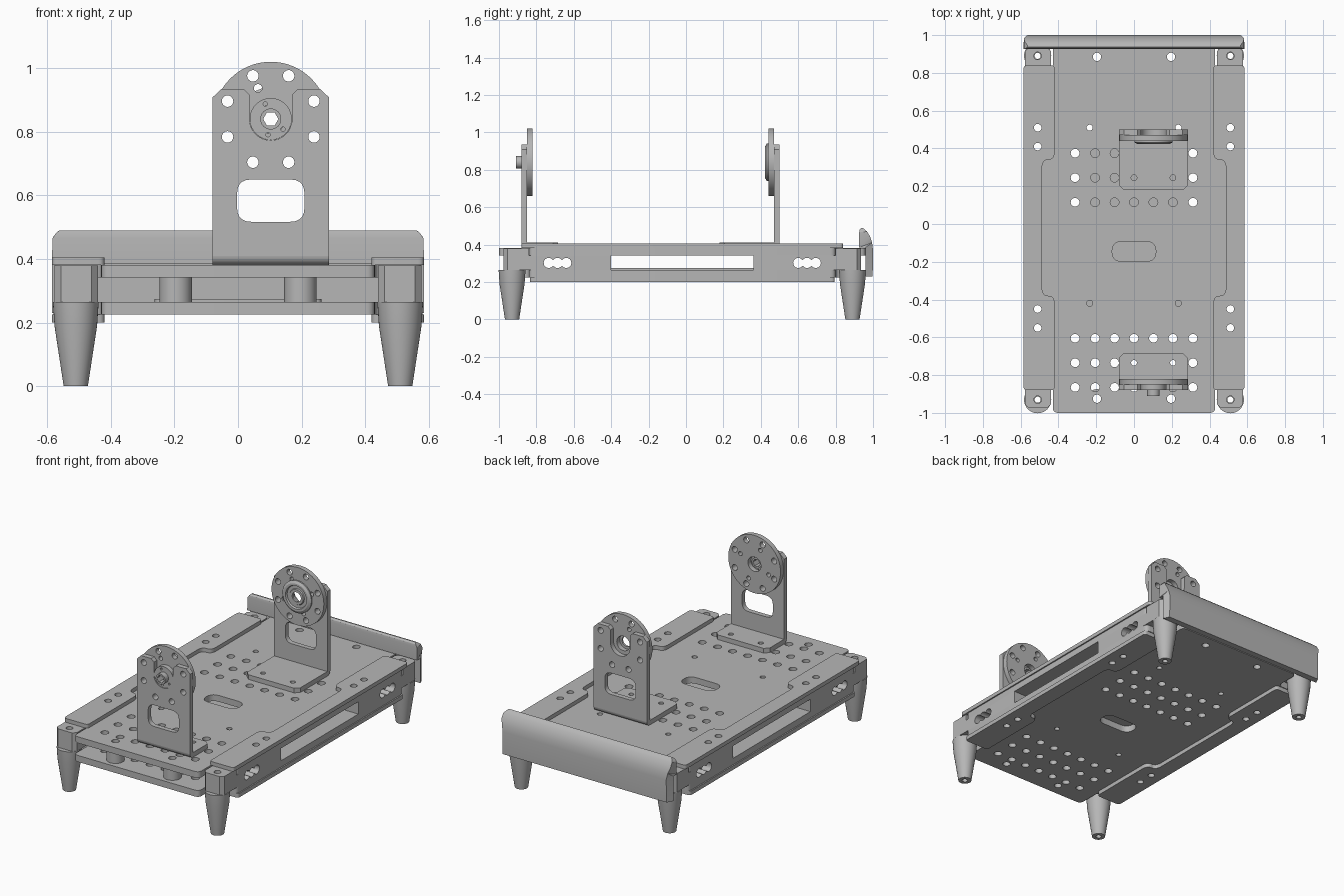
import bpy, bmesh, math
from mathutils import Matrix, Vector

if "Cube" in bpy.data.objects:
    bpy.data.objects.remove(bpy.data.objects["Cube"])

grey = bpy.data.materials.new("plain grey")
grey.diffuse_color = (0.47, 0.47, 0.47, 1)
grey.use_nodes = True
grey.node_tree.nodes["Principled BSDF"].inputs["Base Color"].default_value = grey.diffuse_color
YC = -0.02          # the chassis is symmetric about this y
CX, CZ = 0.103, 0.84  # axis of the round wheel plates


def circle(u, v, r, n=24):
    return [(u + r * math.cos(2 * math.pi * i / n), v + r * math.sin(2 * math.pi * i / n)) for i in range(n)]


def fillet(pts, r, steps=5):
    out = []
    for i, p in enumerate(pts):
        p, a, b = Vector(p), Vector(pts[i - 1]), Vector(pts[(i + 1) % len(pts)])
        s = p + (a - p).normalized() * min(r, (a - p).length * 0.49)
        e = p + (b - p).normalized() * min(r, (b - p).length * 0.49)
        for k in range(steps + 1):
            t = k / steps
            out.append(tuple(s * (1 - t) ** 2 + p * 2 * t * (1 - t) + e * t * t))
    return out


def rect(u0, v0, u1, v1, r=0.0):
    p = [(u0, v0), (u1, v0), (u1, v1), (u0, v1)]
    return fillet(p, r) if r else p


def capsule(cs, v, r, n=12):
    # outline of a row of overlapping round holes
    u0, u1 = cs[0] - r, cs[-1] + r
    us = [u0 + (u1 - u0) * i / (n * 4) for i in range(n * 4 + 1)]
    h = [math.sqrt(max(0, max(r * r - (u - c) ** 2 for c in cs))) for u in us]
    top = [(u, v + k) for u, k in zip(us, h)]
    low = [(u, v - k) for u, k in zip(us, h)][1:-1]
    return top + low[::-1]


def finish(name, bm):
    bmesh.ops.remove_doubles(bm, verts=bm.verts, dist=1e-5)
    bmesh.ops.recalc_face_normals(bm, faces=bm.faces)
    me = bpy.data.meshes.new(name)
    bm.to_mesh(me)
    bm.free()
    me.materials.append(grey)
    ob = bpy.data.objects.new(name, me)
    bpy.context.collection.objects.link(ob)
    return ob


AXES = {'z': ((1, 0, 0), (0, 1, 0), (0, 0, 1)),
        'y': ((1, 0, 0), (0, 0, 1), (0, 1, 0)),
        'x': ((0, 1, 0), (0, 0, 1), (1, 0, 0))}


def prism(name, outline, holes, axis, a, b):
    # flat outline with holes, extruded from a to b along an axis
    cu = bpy.data.curves.new("tmp", 'CURVE')
    cu.dimensions, cu.fill_mode, cu.extrude = '2D', 'BOTH', abs(b - a) / 2
    for loop in [outline] + holes:
        sp = cu.splines.new('POLY')
        sp.points.add(len(loop) - 1)
        for q, (u, v) in zip(sp.points, loop):
            q.co = (u, v, 0, 1)
        sp.use_cyclic_u = True
    tmp = bpy.data.objects.new("tmp", cu)
    bpy.context.collection.objects.link(tmp)
    dg = bpy.context.evaluated_depsgraph_get()
    me = bpy.data.meshes.new_from_object(tmp.evaluated_get(dg))
    bm = bmesh.new()
    bm.from_mesh(me)
    bpy.data.objects.remove(tmp)
    bpy.data.curves.remove(cu)
    bpy.data.meshes.remove(me)
    U, V, W = (Vector(t) for t in AXES[axis])
    for v in bm.verts:
        c = v.co.copy()
        v.co = U * c.x + V * c.y + W * (c.z + (a + b) / 2)
    return finish(name, bm)


def lathe(name, profile, loc, axis='z', n=40):
    # closed ring profile of (radius, height) turned about an axis
    bm = bmesh.new()
    U, V, W = (Vector(t) for t in AXES[axis])
    rings = [[bm.verts.new(Vector(loc) + r * math.cos(2 * math.pi * i / n) * U
              + r * math.sin(2 * math.pi * i / n) * V + h * W) for r, h in profile] for i in range(n)]
    m = len(profile)
    for i in range(n):
        A, B = rings[i], rings[(i + 1) % n]
        for j in range(m):
            bm.faces.new((A[j], B[j], B[(j + 1) % m], A[(j + 1) % m]))
    return finish(name, bm)


# Main upper and lower deck plates
right = [(0.43, -0.98), (0.43, -0.82), (0.577, -0.82), (0.577, 0.82), (0.43, 0.82), (0.43, 0.98)]
deck = fillet([(x, y + YC) for x, y in right] + [(-x, y + YC) for x, y in right[::-1]], 0.03)
cols = (-0.312, -0.206, -0.103, 0, 0.103, 0.206, 0.312)
holes = [circle(x, y, 0.023) for x in cols for y in (0.375, 0.245, 0.115, -0.605, -0.735, -0.865)]
for s in (-1, 1):
    holes += [circle(s * 0.235, y, 0.016) for y in (0.51, -0.42)]
    holes += [circle(s * 0.196, YC + d, 0.022) for d in (-0.905, 0.905)]
    holes += [circle(s * 0.51, YC + d, 0.02) for d in (-0.53, -0.43, 0.43, 0.53)]
holes.append(rect(-0.116, -0.198, 0.116, -0.092, 0.053))
prism("upper_deck", deck, holes, 'z', 0.342, 0.381)
prism("lower_deck", deck, holes, 'z', 0.225, 0.265)
prism("inner_tray", rect(-0.262, -0.45, 0.262, 0.45, 0.02), [], 'z', 0.265, 0.275)

for sx in (-1, 1):
    side = "right" if sx > 0 else "left"
    # C-shaped clamp strips above and below the decks
    for nm, z0, z1, e in (("upper", 0.381, 0.405, 0.86), ("lower", 0.2, 0.225, 0.815)):
        c = [(0.585, -e), (0.42, -e), (0.42, -0.385), (0.435, -0.36), (0.472, -0.36), (0.487, -0.335)]
        c = c + [(x, -y) for x, y in c[::-1]]
        strip = fillet([(sx * x, y + YC) for x, y in c], 0.02)
        prism(f"{side}_{nm}_strip", strip,
              [circle(sx * 0.51, YC + d, 0.02) for d in (-0.53, -0.43, 0.43, 0.53)], 'z', z0, z1)
    for sy in (-1, 1):
        end = "back" if sy > 0 else "front"
        Y = lambda d: YC + sy * d
        x0, x1 = sx * 0.44, sx * 0.577
        # Inner rail block, slotted rail block and corner block
        prism(f"{side}_{end}_rail_inner", rect(x0, Y(0.38), x1, Y(0.57)),
              [circle(sx * 0.51, Y(d), 0.02) for d in (0.43, 0.53)], 'z', 0.265, 0.342)
        cs = sorted(Y(d) for d in (0.62, 0.667, 0.714))
        prism(f"{side}_{end}_rail_slotted", rect(Y(0.57), 0.265, Y(0.77), 0.342),
              [capsule(cs, 0.302, 0.027)], 'x', x0, x1)
        prism(f"{side}_{end}_rail_outer", rect(x0, Y(0.77), x1, Y(0.82)), [], 'z', 0.265, 0.342)
        block = [(x0, Y(0.82)), (x1, Y(0.82)), (x1, Y(0.935)), (sx * 0.557, Y(0.955)),
                 (sx * 0.46, Y(0.955)), (x0, Y(0.935))]
        prism(f"{side}_{end}_corner_block", block, [circle(sx * 0.51, Y(0.91), 0.02)], 'z', 0.265, 0.38)
        # Tapered leg and deck spacer
        lathe(f"{side}_{end}_leg", [(0.016, 0), (0.038, 0), (0.067, 0.19), (0.072, 0.265), (0.016, 0.265)],
              (sx * 0.51, Y(0.91), 0))
        prism(f"{side}_{end}_spacer", circle(sx * 0.196, Y(0.905), 0.051, 32),
              [circle(sx * 0.196, Y(0.905), 0.022)], 'z', 0.265, 0.342)

# Rounded bumper at the back
prof = [(0.96, 0.23), (0.998, 0.23), (1.0, 0.37), (0.995, 0.41), (0.985, 0.442), (0.968, 0.47),
        (0.948, 0.487), (0.938, 0.489), (0.929, 0.48), (0.926, 0.465), (0.926, 0.385), (0.96, 0.385)]
bumper = prism("bumper", prof, [], 'x', -0.585, 0.585)
for v in bumper.data.vertices:     # round off the ends at the outer and upper edges
    k = max(0, (v.co.z - 0.455) / 0.034, (v.co.y - 0.975) / 0.025)
    v.co.x -= math.copysign(0.022 * min(1, k) ** 2, v.co.x)

# Bolt ring shared by brackets and wheel plates
ring = [(CX + 0.147 * math.cos(math.radians(22.5 + 45 * k)), CZ + 0.147 * math.sin(math.radians(22.5 + 45 * k)))
        for k in range(8)]
xl, xr = CX - 0.183, CX + 0.183
cup = [(CX + 0.067 * math.cos(math.pi * i / 16), CZ - 0.067 * math.sin(math.pi * i / 16)) for i in range(17)]
upright = [(xl, 0.41), (xr, 0.41), (xr, 0.908), (xr - 0.028, 0.935), (CX + 0.085, 0.935),
           (CX + 0.067, 0.917)] + cup + [(CX - 0.067, 0.917), (CX - 0.085, 0.935),
                                         (xl + 0.028, 0.935), (xl, 0.908)]
for end, s, yo, yi in (("front", 1, -0.88, -0.685), ("back", -1, 0.5, 0.18)):
    yw = yo + s * 0.03
    # Angle bracket: upright, rounded bend, foot
    prism(f"{end}_bracket_upright", upright,
          [rect(CX - 0.106, 0.517, CX + 0.106, 0.65, 0.045)]
          + [circle(u, v, 0.018) for u, v in ring if v < 0.91], 'y', yo, yw)
    bend = [(yw, 0.41)] + [(yw - s * 0.03 * math.cos(math.pi / 2 * i / 6),
                            0.41 - 0.029 * math.sin(math.pi / 2 * i / 6)) for i in range(7)]
    prism(f"{end}_bracket_bend", bend, [], 'x', xl, xr)
    foot = [(xl, yw), (xr, yw), (xr, yi + s * -0.025), (xr - 0.025, yi), (xl + 0.025, yi), (xl, yi - s * 0.025)]
    hy = -0.735 if s > 0 else 0.245
    prism(f"{end}_bracket_foot", foot, [circle(x, hy, 0.015) for x in (0, 0.206)], 'z', 0.381, 0.41)
    # Round plate on the inner side of the bracket
    small = [circle(CX + 0.105 * math.cos(a), CZ + 0.105 * math.sin(a), 0.013, 16)
             for a in (math.radians(d) for d in (22.5, 112.5, 202.5, 292.5))]
    prism(f"{end}_round_plate", circle(CX, CZ, 0.18, 64),
          [circle(u, v, 0.018) for u, v in ring] + small + [circle(CX, CZ, 0.045, 32)], 'y', yw, yw + s * 0.03)

# Front hub in the bracket cup, with hexagonal socket shaft
pins = [circle(CX + 0.05 * math.cos(a), CZ + 0.05 * math.sin(a), 0.007, 12)
        for a in (math.radians(d) for d in (110, 320, 260))]
prism("front_hub", circle(CX, CZ, 0.066, 40), pins + [circle(CX, CZ, 0.024, 6)], 'y', -0.878, -0.85)
prism("front_shaft", circle(CX, CZ, 0.033, 32), [circle(CX, CZ, 0.024, 6)], 'y', -0.91, -0.84)
# Back bearing with stepped rings
lathe("back_bearing", [(0.1, 0.0), (0.1, -0.008), (0.085, -0.017), (0.072, -0.017), (0.068, -0.006),
                       (0.05, -0.006), (0.046, -0.012), (0.03, -0.012), (0.03, 0.0)], (CX, 0.44, CZ), 'y')

# Smooth rounded walls, keep edges sharp
for ob in bpy.context.collection.objects:
    ob.select_set(True)
    bpy.context.view_layer.objects.active = ob
bpy.ops.object.shade_smooth_by_angle(angle=math.radians(30))
